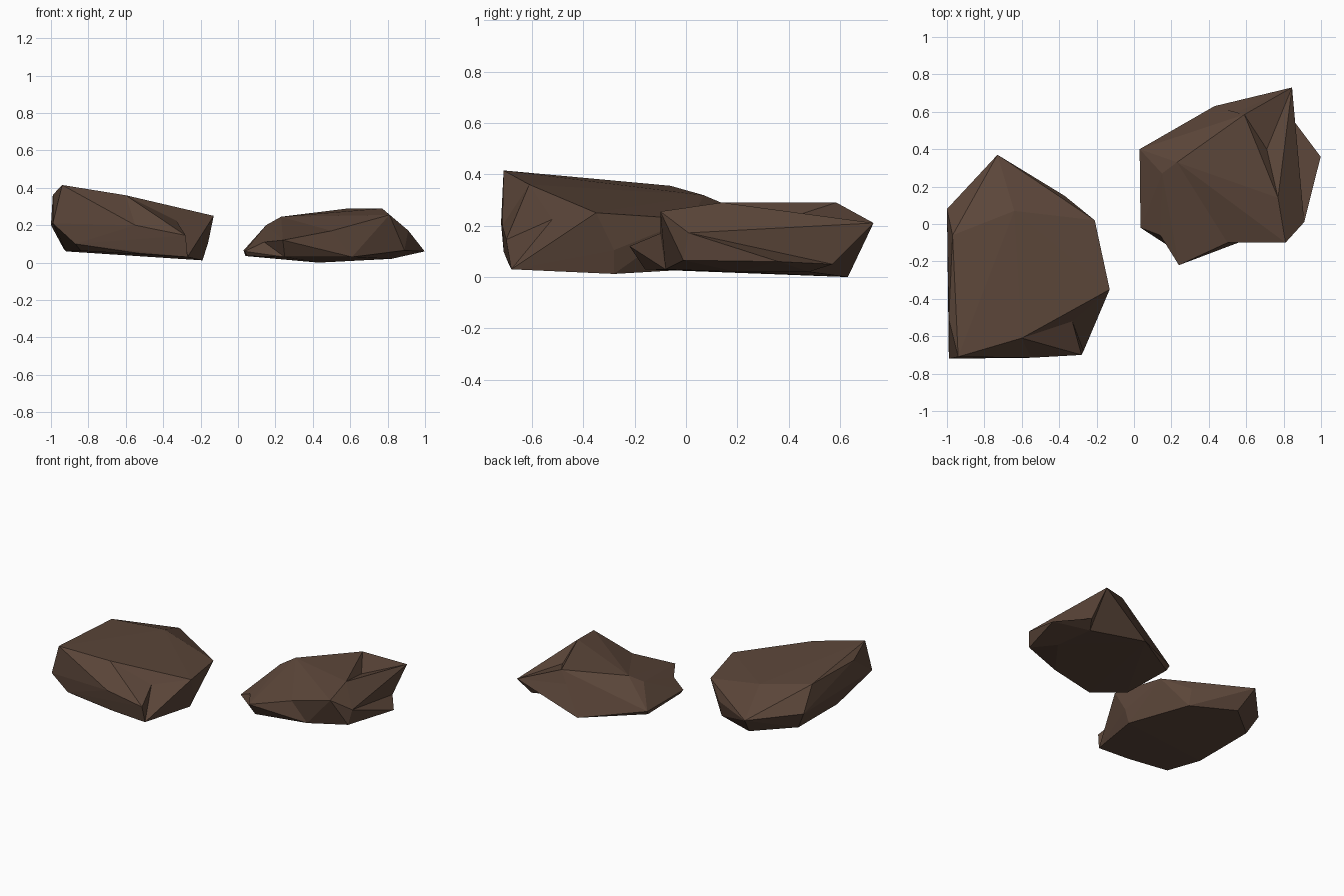
import bpy
from itertools import combinations
from mathutils import Vector

if "Cube" in bpy.data.objects:
    bpy.data.objects.remove(bpy.data.objects["Cube"])

stone = bpy.data.materials.new("brown stone")
stone.diffuse_color = (0.107, 0.062, 0.042, 1)
stone.use_nodes = True
stone.node_tree.nodes["Principled BSDF"].inputs["Base Color"].default_value = stone.diffuse_color


def hull(pts):
    """Triangles that have every other point behind them."""
    faces = []
    for a, b, c in combinations(range(len(pts)), 3):
        n = (pts[b] - pts[a]).cross(pts[c] - pts[a])
        side = [n.dot(p - pts[a]) for i, p in enumerate(pts) if i not in (a, b, c)]
        if max(side) <= 0:
            faces.append((a, b, c))
        elif min(side) >= 0:
            faces.append((a, c, b))
    return faces


def swap(face, old, new):
    return tuple(new if v == old else v for v in face)


def rock(name, corners, chips):
    """Chipped stone: hull around its corners, then concave chips.
    A chip dents an edge or face at a point, or turns an edge if no point is given."""
    # a tiny offset keeps any four corners from being exactly coplanar
    pts = [Vector(c) + Vector((0, 0, 1e-4 * (i * i % 7))) for i, c in enumerate(corners)]
    faces = hull(pts)
    for key, point in chips:
        hit = [f for f in faces if set(key) <= set(f)]
        if not hit:
            continue
        faces = [f for f in faces if f not in hit]
        if point is None:
            a, b = key
            c, d = [(set(f) - set(key)).pop() for f in hit]
            faces += [swap(hit[0], b, d), swap(hit[1], a, c)]
        else:
            pts.append(Vector(point))
            faces += [swap(f, v, len(pts) - 1) for f in hit for v in key]
    mesh = bpy.data.meshes.new(name)
    mesh.from_pydata([tuple(p) for p in pts], [], faces)
    mesh.materials.append(stone)
    mesh.update()
    obj = bpy.data.objects.new(name, mesh)
    bpy.context.scene.collection.objects.link(obj)


# Taller rock on the left: top, waist, base
rock("left_rock", [
    (-.94, -.71, .415), (-.60, -.61, .36), (-.99, -.51, .362), (-.97, -.06, .355),
    (-.64, .07, .318), (-.21, .02, .225), (-.13, -.35, .25),
    (-.99, -.72, .21), (-.55, -.715, .20), (-.28, -.70, .145), (-1, .08, .20),
    (-.73, .37, .19), (-.37, .15, .15), (-.16, -.28, .105),
    (-.87, -.71, .10), (-.92, -.42, .06), (-.84, -.66, .063), (-.27, -.68, .03),
    (-.19, -.28, .012), (-.37, .12, .035), (-.68, .25, .055), (-.93, .04, .07),
    (-.53, -.69, .05),
], [((0, 9), None), ((1, 6, 9), (-.33, -.52, .225)), ((6, 9), None)])

# Flatter rock on the right: top, rim, base
rock("right_rock", [
    (.59, .585, .29), (.77, .14, .29), (.81, -.10, .255), (.15, .27, .20),
    (.23, .33, .245), (.845, .73, .21),
    (.24, -.22, .12), (.91, .01, .172), (.998, .36, .06),
    (.03, .40, .065), (.035, -.02, .06),
    (.04, .38, .035), (.05, -.01, .035), (.25, -.16, .03), (.43, .63, 0),
    (.61, -.08, .03), (.89, -.01, .065), (.82, .20, .02), (.78, .48, .02),
], [((6, 10), (.14, -.06, .11)), ((2, 6), (.50, -.10, .17)),
    ((5, 8), (.84, .57, .05)), ((0, 1, 5), (.71, .40, .23)),
    ((0, 5, 14), (.50, .575, .20))])
